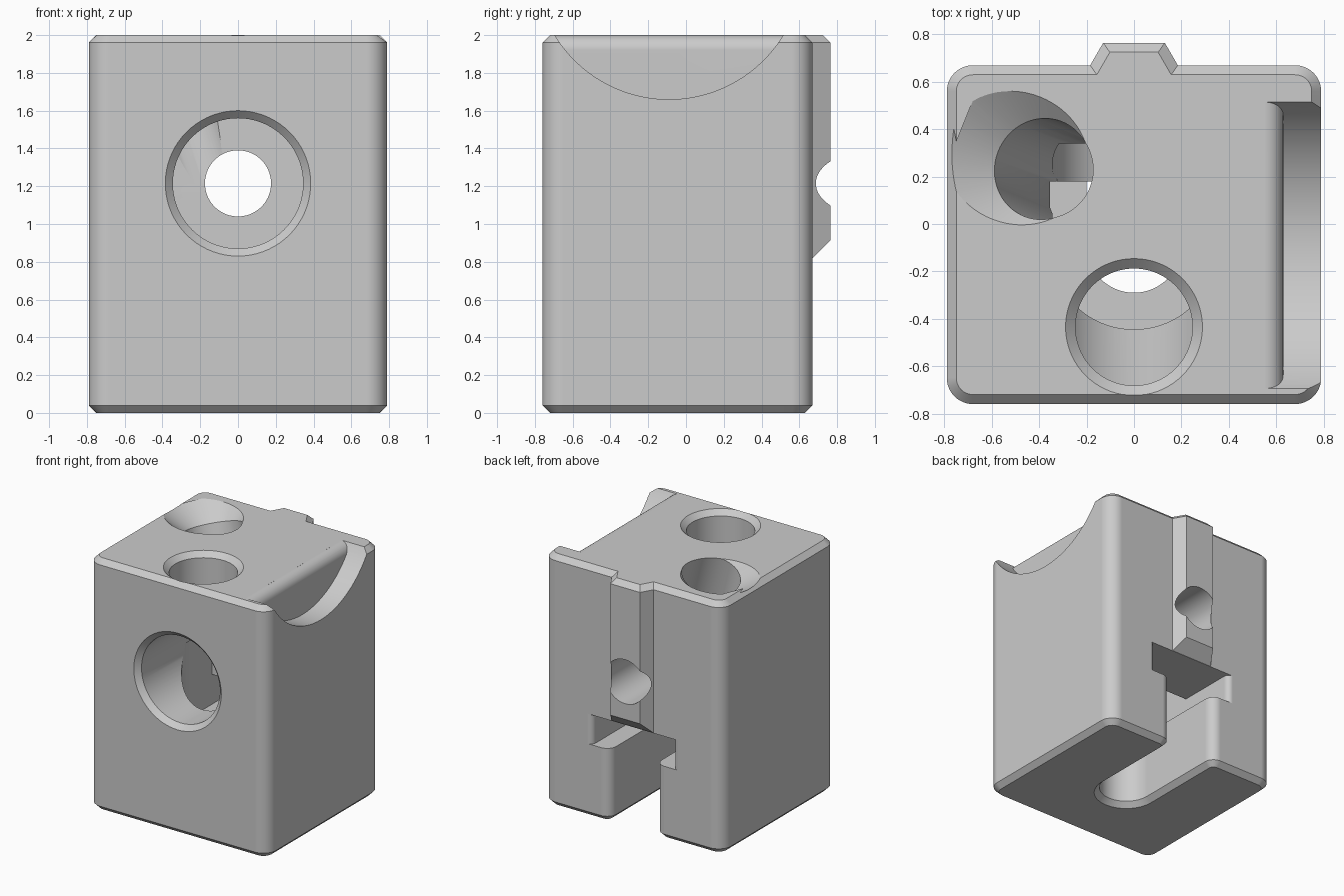
import bpy, bmesh
from math import sin, cos, pi, radians
from mathutils import Vector

cube = bpy.data.objects.get("Cube")
if cube:
    bpy.data.objects.remove(cube, do_unlink=True)

grey = bpy.data.materials.new("light grey metal")
grey.use_nodes = True
grey.diffuse_color = (0.6, 0.6, 0.6, 1)
grey.node_tree.nodes["Principled BSDF"].inputs["Base Color"].default_value = (0.6, 0.6, 0.6, 1)

BACK, FRONT, SIDE = 0.67, -0.76, 0.79


def loft(name, rings):
    """Closed solid through rings with equal point counts."""
    bm = bmesh.new()
    vs = [[bm.verts.new(p) for p in ring] for ring in rings]
    n = len(vs[0])
    for a, b in zip(vs, vs[1:]):
        for i in range(n):
            j = (i + 1) % n
            bm.faces.new((a[i], a[j], b[j], b[i]))
    bm.faces.new(vs[0][::-1])
    bm.faces.new(vs[-1])
    bmesh.ops.recalc_face_normals(bm, faces=bm.faces)
    mesh = bpy.data.meshes.new(name)
    bm.to_mesh(mesh)
    bm.free()
    mesh.materials.append(grey)
    ob = bpy.data.objects.new(name, mesh)
    bpy.context.collection.objects.link(ob)
    return ob


def arc(cx, cy, r, a0, a1, n=12):
    angles = [radians(a0 + (a1 - a0) * i / n) for i in range(n + 1)]
    return [(cx + r * cos(a), cy + r * sin(a)) for a in angles]


def at(z, pts):
    return [(x, y, z) for x, y in pts]


def bore(name, start, axis, stations, n=72):
    """Turned cutter: stations are (distance along axis, radius)."""
    axis = Vector(axis).normalized()
    u = axis.orthogonal().normalized()
    v = axis.cross(u)
    spin = [2 * pi * i / n for i in range(n)]
    return loft(name, [[Vector(start) + axis * d + r * (cos(a) * u + sin(a) * v)
                        for a in spin] for d, r in stations])


def boolean(target, tool, operation="DIFFERENCE"):
    mod = target.modifiers.new("cut", "BOOLEAN")
    mod.operation, mod.object, mod.solver = operation, tool, "EXACT"
    bpy.ops.object.select_all(action="DESELECT")
    bpy.context.view_layer.objects.active = target
    target.select_set(True)
    bpy.ops.object.modifier_apply(modifier=mod.name)
    bpy.data.objects.remove(tool, do_unlink=True)


# Block with rounded upright corners and chamfered ends
def block_outline(inset):
    r = 0.11
    pts = []
    for cx, cy, a in ((SIDE - r, BACK - r, 0), (r - SIDE, BACK - r, 90),
                      (r - SIDE, FRONT + r, 180), (SIDE - r, FRONT + r, 270)):
        pts += arc(cx, cy, r - inset, a, a + 90)
    return pts


C = 0.04
block = loft("block", [at(0, block_outline(C)), at(C, block_outline(0)),
                       at(2 - C, block_outline(0)), at(2, block_outline(C))])

# Rear rib, tapered in plan and sloped underneath
def rib_outline(d, e):
    half = [(0.185 - e, 0.5), (0.185 - e, BACK - d), (0.13 - e, 0.765 - d)]
    return half + [(-x, y) for x, y in reversed(half)]


rib = loft("rear_rib", [[(x, y, 0.82 + y - BACK) for x, y in rib_outline(0, 0)],
                        at(2 - C, rib_outline(0, 0)), at(2, rib_outline(C, 0.028))])
boolean(block, rib, "UNION")


# Slots open to the back, with a round end and flared mouth
def slot_outline(w, flare, grow=0):
    half = arc(0, -0.09, w + grow, -90, 0, 20)
    half += arc(w + flare, BACK - flare, flare - grow, 180, 90, 8)
    half.append((w + flare, 0.9))
    return half + [(-x, y) for x, y in reversed(half[1:])]


narrow = loft("narrow_slot", [at(-0.01, slot_outline(0.2, 0.08, 0.05)),
                              at(C, slot_outline(0.2, 0.08)),
                              at(0.7, slot_outline(0.2, 0.08))])
wide = loft("wide_slot", [at(z, slot_outline(0.355, 0.045)) for z in (0.58, 0.818)])

# Pocket joining the wide slot to the front bore
pocket_half = arc(0, -0.09, 0.355, -180, 0, 40) + [(0.355, 0.18), (-0.355, 0.18)]
pocket = loft("pocket", [at(z, pocket_half) for z in (0.7, 1.2)])

# Front bore with a smaller hole through the rib
AXIS_Z = 1.215
front_bore = bore("front_bore", (0, FRONT, AXIS_Z), (0, 1, 0),
                  [(-0.02, 0.405), (C, 0.345), (1.1, 0.345)])
through_hole = bore("through_hole", (0, 0.2, AXIS_Z), (0, 1, 0), [(0, 0.175), (0.8, 0.175)])

# Top holes: one upright, one leaning into the bore
top_hole = bore("top_hole", (0, -0.435, 2), (0, 0, -1),
                [(-0.02, 0.31), (C, 0.247), (0.8, 0.247)])
leaning_hole = bore("leaning_hole", (-0.398, 0.238, 2), (0.32, -0.13, -1),
                    [(-0.12, 0.38), (0.045, 0.215), (0.88, 0.215)])

# Side scallop, with a rounded lip along its inner wall
scallop = bore("scallop", (0.553, -0.09, 2.368), (1, 0, 0), [(0, 0.708), (0.4, 0.708)], 128)
lip = [(0.4, 1.4), (0.63, 1.4)] + arc(0.55, 1.92, 0.08, 0, 90) + [(0.4, 2.0)]
boolean(scallop, loft("lip", [[(x, y, z) for x, z in lip] for y in (-1, 1)]))

for tool in (narrow, wide, pocket, front_bore, through_hole, top_hole, leaning_hole, scallop):
    boolean(block, tool)

# Smooth curved walls, keep crisp edges and flat faces
bpy.ops.object.shade_smooth_by_angle(angle=radians(25))
weighted = block.modifiers.new("flat_faces", "WEIGHTED_NORMAL")
weighted.keep_sharp = True
